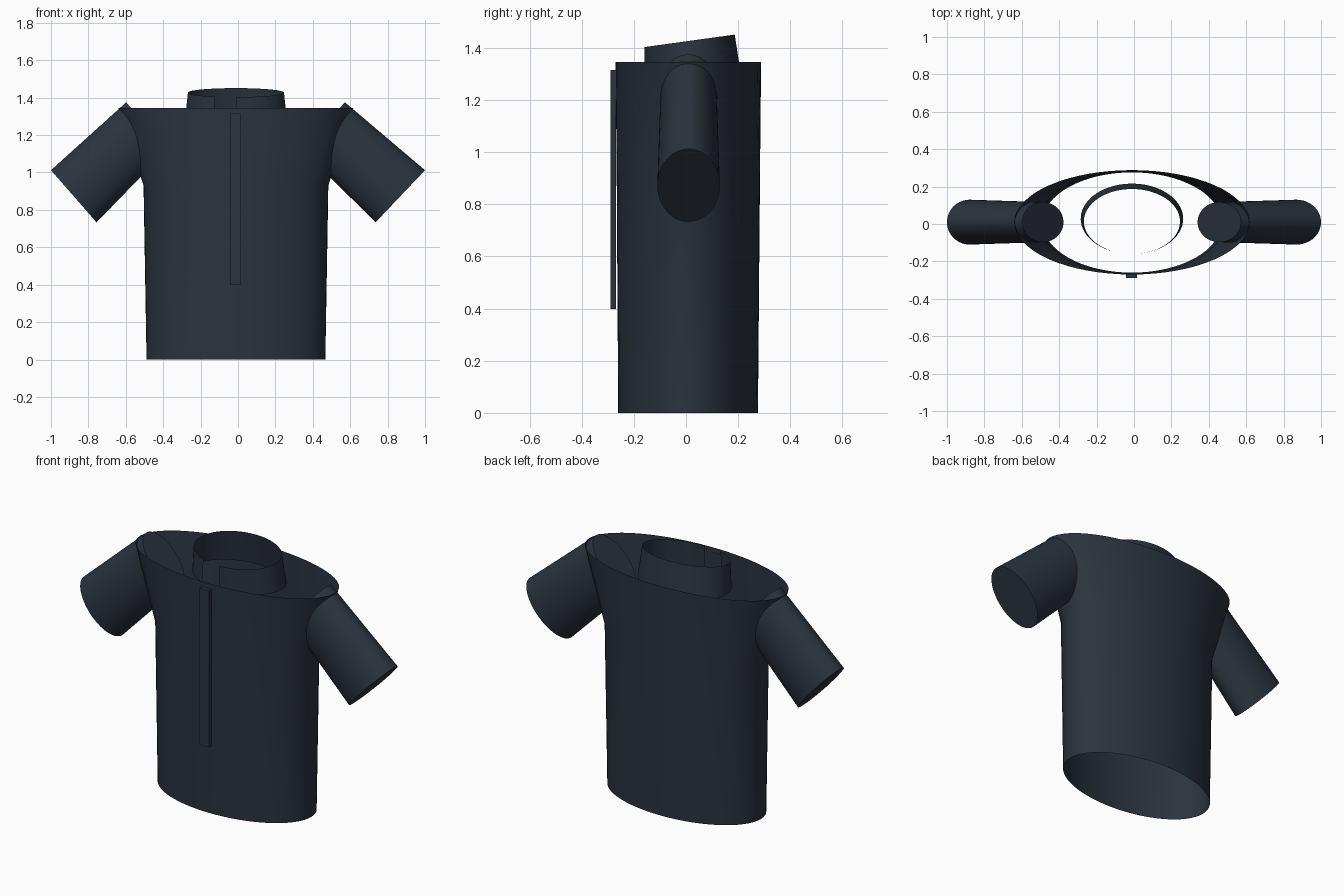
import bpy, bmesh, math
from mathutils import Vector

if "Cube" in bpy.data.objects:
    bpy.data.objects.remove(bpy.data.objects["Cube"])

fabric = bpy.data.materials.new("navy_fabric")
fabric.diffuse_color = (0.024, 0.033, 0.048, 1)
fabric.use_nodes = True
fabric.node_tree.nodes["Principled BSDF"].inputs["Base Color"].default_value = fabric.diffuse_color
CX = -0.011  # the garment sits a touch left of centre


def loft(name, rings, closed=True, caps=False):
    """Skin a list of rings (lists of points) into one smooth-shaded object."""
    bm = bmesh.new()
    loops = [[bm.verts.new(p) for p in ring] for ring in rings]
    n = len(loops[0])
    for a, b in zip(loops, loops[1:]):
        for i in range(n if closed else n - 1):
            j = (i + 1) % n
            bm.faces.new((a[i], a[j], b[j], b[i]))
    if caps:
        bm.faces.new(loops[0][::-1])
        bm.faces.new(loops[-1])
        bmesh.ops.recalc_face_normals(bm, faces=bm.faces)
    mesh = bpy.data.meshes.new(name)
    bm.to_mesh(mesh)
    bm.free()
    obj = bpy.data.objects.new(name, mesh)
    bpy.context.collection.objects.link(obj)
    mesh.materials.append(fabric)
    bpy.ops.object.select_all(action='DESELECT')
    obj.select_set(True)
    bpy.context.view_layer.objects.active = obj
    bpy.ops.object.shade_smooth_by_angle(angle=math.radians(30))
    return obj


def ellipse(center, u, v, start=0, sweep=360, n=64):
    """Points on an ellipse (or arc) spanned by half-axes u and v."""
    full = sweep == 360
    pts = []
    for i in range(n if full else n + 1):
        t = math.radians(start + sweep * i / n)
        pts.append(Vector(center) + Vector(u) * math.cos(t) + Vector(v) * math.sin(t))
    return pts


# Torso: open tube, flaring sideways to the shoulders
loft("torso", [ellipse((CX, y, z), (rx, 0, 0), (0, ry, 0))
               for z, rx, y, ry in ((0, 0.478, 0.008, 0.268),
                                    (0.93, 0.494, 0.009, 0.275),
                                    (1.345, 0.628, 0.009, 0.279))])


# Sleeves: tapered, oval, capped; each ring runs between an upper and lower corner
def sleeve(name, ends):
    rings = []
    for (x1, z1), (x2, z2), ry in ends:
        mid = ((x1 + x2) / 2, 0.01, (z1 + z2) / 2)
        rings.append(ellipse(mid, ((x1 - x2) / 2, 0, (z1 - z2) / 2), (0, ry, 0)))
    loft(name, rings, caps=True)


sleeve("right_sleeve", [((0.572, 1.375), (0.34, 1.127), 0.107),
                        ((1.0, 1.012), (0.735, 0.733), 0.12)])
sleeve("left_sleeve", [((-0.598, 1.375), (-0.377, 1.125), 0.107),
                       ((-1.0, 1.012), (-0.756, 0.733), 0.12)])

# Collar: standing band with a front gap, its top edge rising to the back
base = ellipse((CX, 0.028, 1.265), (0.274, 0, 0), (0, 0.188, 0), 270, 334)
top = ellipse((CX, 0.0135, 1.427), (0.257, 0, 0), (0, 0.1735, 0.024), 270, 334)
loft("collar", [base, top], closed=False)

# Placket: thin strip down the front
bpy.ops.mesh.primitive_cube_add(size=1, location=(-0.014, -0.279, 0.857))
placket = bpy.context.object
placket.name = "placket"
placket.scale = (0.06, 0.022, 0.916)
placket.data.materials.append(fabric)
